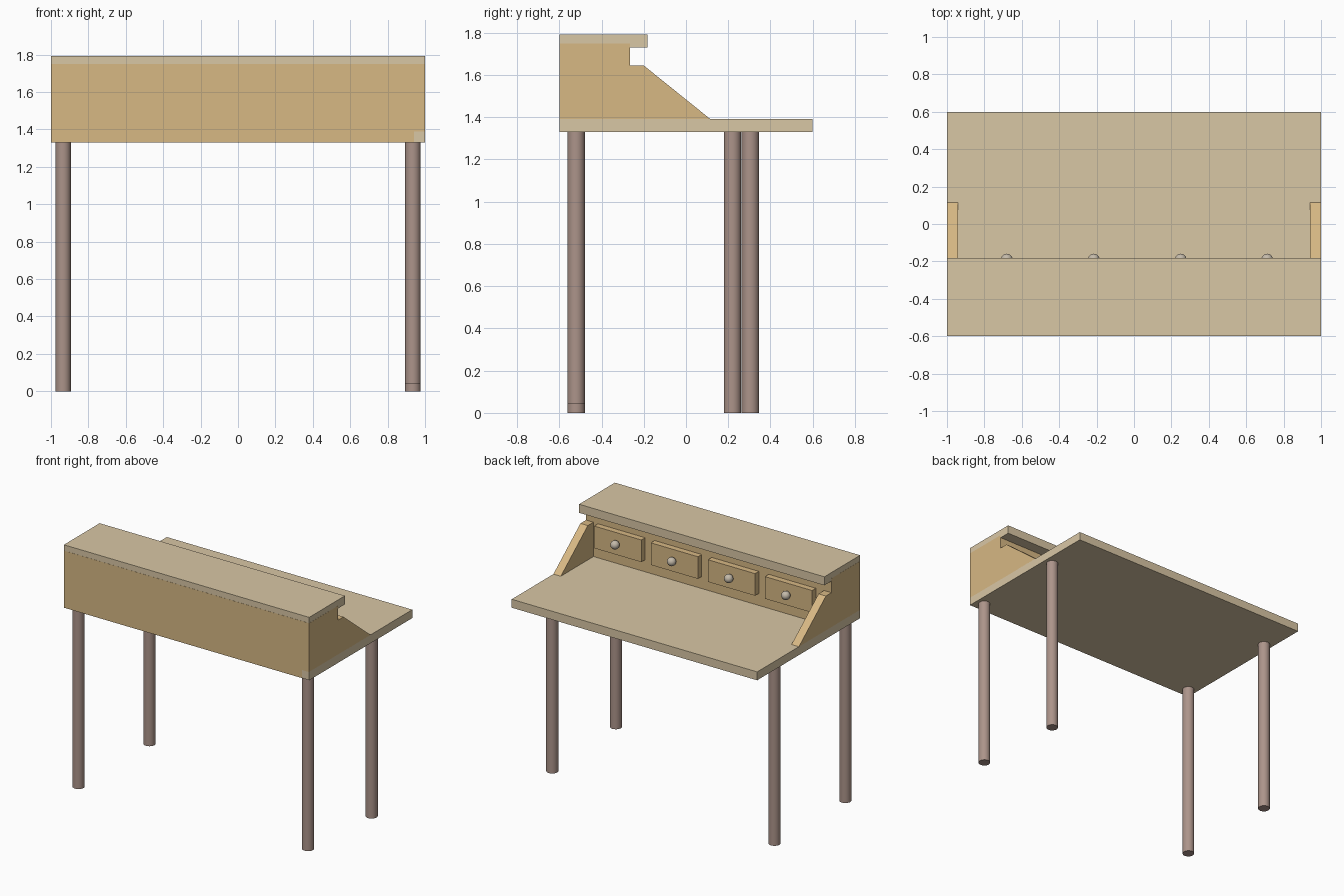
import bpy, bmesh, math

if "Cube" in bpy.data.objects:
    bpy.data.objects.remove(bpy.data.objects["Cube"])


def material(name, rgb):
    m = bpy.data.materials.new(name)
    lin = [(c / 255 / 12.92) if c < 11 else ((c / 255 + 0.055) / 1.055) ** 2.4 for c in rgb]
    m.diffuse_color = (*lin, 1)
    m.use_nodes = True
    m.node_tree.nodes["Principled BSDF"].inputs["Base Color"].default_value = m.diffuse_color
    return m


PALE = material("pale wood", (217, 199, 165))
GOLD = material("golden wood", (215, 184, 132))
BROWN = material("brown leg wood", (172, 148, 138))
METAL = material("knob metal", (196, 186, 170))


def finish(name, bm, mat):
    bmesh.ops.recalc_face_normals(bm, faces=bm.faces)
    me = bpy.data.meshes.new(name)
    bm.to_mesh(me)
    bm.free()
    me.materials.append(mat)
    ob = bpy.data.objects.new(name, me)
    bpy.context.collection.objects.link(ob)
    return ob


def prism(name, profile, x0, x1, mat):
    """Extrude a (y, z) profile along x."""
    bm = bmesh.new()
    f = bm.faces.new([bm.verts.new((x0, y, z)) for y, z in profile])
    ext = bmesh.ops.extrude_face_region(bm, geom=[f])["geom"]
    bmesh.ops.translate(bm, vec=(x1 - x0, 0, 0),
                        verts=[g for g in ext if isinstance(g, bmesh.types.BMVert)])
    return finish(name, bm, mat)


def box(name, x0, x1, y0, y1, z0, z1, mat):
    return prism(name, [(y0, z0), (y1, z0), (y1, z1), (y0, z1)], x0, x1, mat)


def smooth(ob):
    bpy.ops.object.select_all(action='DESELECT')
    ob.select_set(True)
    bpy.context.view_layer.objects.active = ob
    bpy.ops.object.shade_smooth_by_angle(angle=math.radians(35))


# Desk surface and top shelf
box("desktop", -1, 1, -0.599, 0.6, 1.33, 1.392, PALE)
box("top_shelf", -0.9993, 0.9993, -0.599, -0.183, 1.73, 1.793, PALE)

# Stepped, sloping side panels
side = [(-0.5995, 1.39), (0.117, 1.39), (-0.2, 1.645), (-0.265, 1.645),
        (-0.265, 1.75), (-0.5995, 1.75)]
prism("right_side_panel", side, 0.94, 1, GOLD)
prism("left_side_panel", side, -1, -0.94, GOLD)

# Outer back panel and the inner panel carrying the drawers
box("back_panel", -0.9995, 0.94, -0.6, -0.54, 1.3305, 1.75, GOLD)
box("back_panel_end", 0.94, 0.9995, -0.6, -0.55, 1.392, 1.75, GOLD)
box("drawer_backing", -0.95, 0.95, -0.325, -0.266, 1.385, 1.745, GOLD)

# Drawers with round knobs
for i, x in enumerate((-0.68, -0.215, 0.25, 0.712)):
    box(f"drawer_{i + 1}", x - 0.192, x + 0.192, -0.28, -0.222, 1.48, 1.643, GOLD)
    bm = bmesh.new()
    bmesh.ops.create_uvsphere(bm, u_segments=24, v_segments=14, radius=0.031)
    bmesh.ops.translate(bm, verts=bm.verts, vec=(x, -0.19, 1.568))
    smooth(finish(f"drawer_knob_{i + 1}", bm, METAL))

# Legs: uneven placement, one slightly short
for name, x, y, z0 in (("front_left_leg", -0.935, -0.52, 0), ("front_right_leg", 0.935, -0.52, 0.043),
                       ("rear_left_leg", -0.935, 0.305, 0), ("rear_right_leg", 0.935, 0.22, 0)):
    bm = bmesh.new()
    h = 1.335 - z0
    bmesh.ops.create_cone(bm, cap_ends=True, segments=32, radius1=0.041, radius2=0.041, depth=h)
    bmesh.ops.translate(bm, verts=bm.verts, vec=(x, y, z0 + h / 2))
    smooth(finish(name, bm, BROWN))
